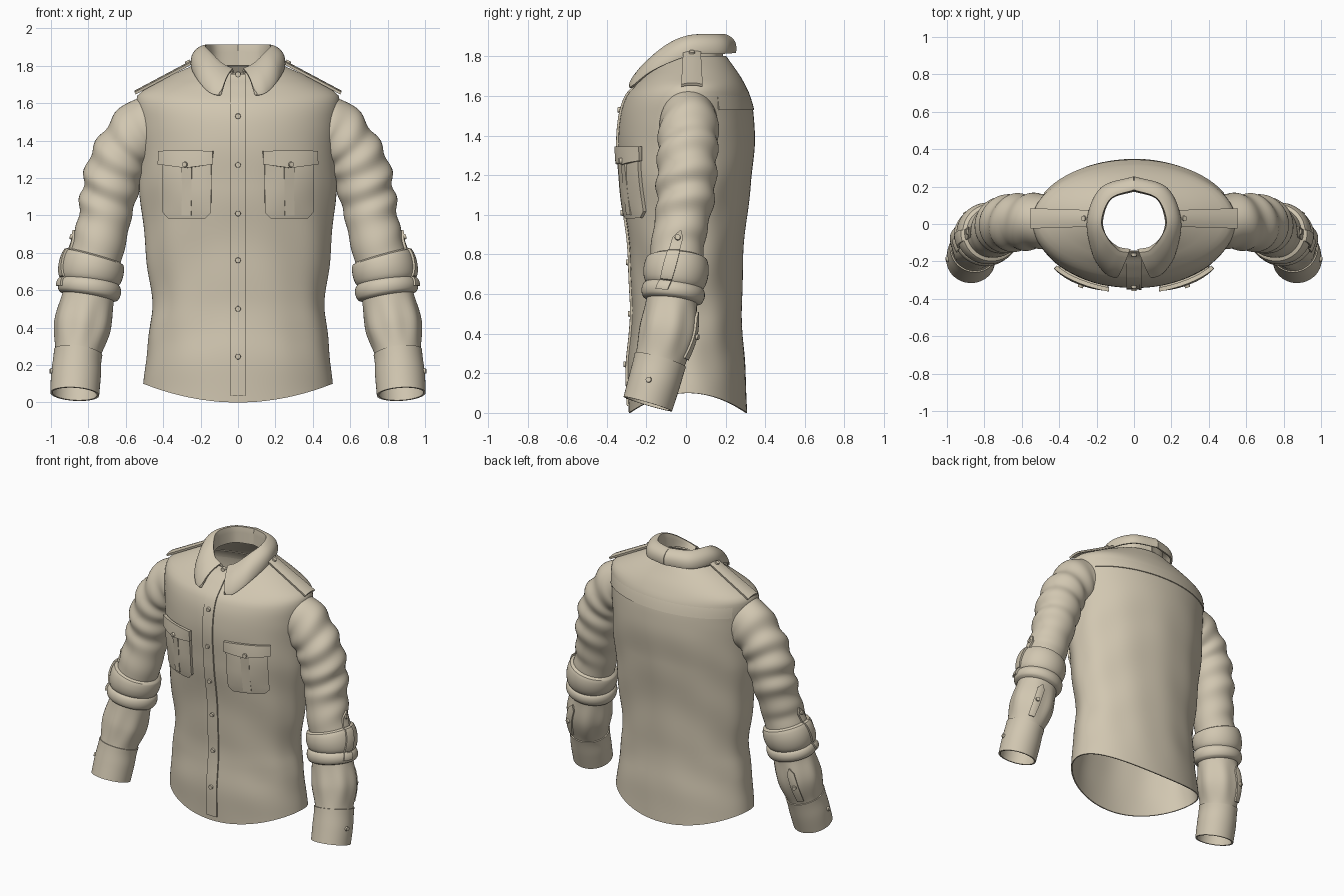
import bpy, bmesh
from math import sin, cos, pi, acos, radians, exp
from mathutils import Vector

if "Cube" in bpy.data.objects:
    bpy.data.objects.remove(bpy.data.objects["Cube"])

cloth = bpy.data.materials.new("khaki_cloth")
cloth.use_nodes = True
KHAKI = (0.64, 0.57, 0.44, 1)
cloth.diffuse_color = KHAKI
cloth.node_tree.nodes["Principled BSDF"].inputs["Base Color"].default_value = KHAKI


def sample(rows, k):
    """Smooth interpolation of rows whose first column is the key."""
    k = min(max(k, rows[0][0]), rows[-1][0])
    i = max(j for j in range(len(rows) - 1) if rows[j][0] <= k)

    def slope(j, c):
        a, b = rows[max(j - 1, 0)], rows[min(j + 1, len(rows) - 1)]
        return (b[c] - a[c]) / (b[0] - a[0])
    h = rows[i + 1][0] - rows[i][0]
    t = (k - rows[i][0]) / h
    return [(2*t**3 - 3*t*t + 1) * rows[i][c] + (t**3 - 2*t*t + t) * h * slope(i, c)
            + (3*t*t - 2*t**3) * rows[i + 1][c] + (t**3 - t*t) * h * slope(i + 1, c)
            for c in range(1, len(rows[0]))]


def finish(bm, name, thick=0, mirror=False):
    bmesh.ops.recalc_face_normals(bm, faces=bm.faces)
    mesh = bpy.data.meshes.new(name)
    bm.to_mesh(mesh)
    bm.free()
    mesh.materials.append(cloth)
    ob = bpy.data.objects.new(name, mesh)
    bpy.context.collection.objects.link(ob)
    bpy.ops.object.select_all(action='DESELECT')
    ob.select_set(True)
    bpy.context.view_layer.objects.active = ob
    if thick:
        mod = ob.modifiers.new("thickness", 'SOLIDIFY')
        mod.thickness, mod.offset = thick, 0
        bpy.ops.object.modifier_apply(modifier=mod.name)
    if mirror:
        mod = ob.modifiers.new("mirror", 'MIRROR')
        mod.use_mirror_merge = False
        bpy.ops.object.modifier_apply(modifier=mod.name)
    bpy.ops.object.shade_smooth_by_angle(angle=radians(40))
    return ob


def sheet(name, nu, nv, func, thick, wrap=False, mirror=False):
    """Grid surface func(u, v) with u, v in 0..1, thickened into cloth."""
    bm = bmesh.new()
    cols = nu if wrap else nu + 1
    vs = [[bm.verts.new(func(i / nu, j / nv)) for i in range(cols)] for j in range(nv + 1)]
    for j in range(nv):
        for i in range(nu):
            k = (i + 1) % cols
            bm.faces.new((vs[j][i], vs[j][k], vs[j + 1][k], vs[j + 1][i]))
    return finish(bm, name, thick, mirror)


def button(name, at, mirror=False, r=0.016):
    """Small disc on a surface; at(offset) gives a point above it."""
    bm = bmesh.new()
    p, n = at(0), (at(0.02) - at(0)).normalized()
    mat = n.to_track_quat('Z', 'Y').to_matrix().to_4x4()
    mat.translation = p
    bmesh.ops.create_cone(bm, cap_ends=True, segments=16, radius1=r, radius2=r * 0.85,
                          depth=0.02, matrix=mat)
    finish(bm, name, mirror=mirror)


# Torso: height, half width, front y, back y
TORSO = [(0, .503, -.285, .305), (.2, .485, -.29, .297), (.4, .465, -.277, .283),
         (.55, .46, -.27, .278), (.75, .483, -.28, .283), (.95, .505, -.297, .297),
         (1.15, .52, -.325, .322), (1.35, .525, -.338, .343), (1.5, .533, -.327, .338),
         (1.6, .54, -.295, .32), (1.65, .525, -.252, .298), (1.7, .44, -.205, .27),
         (1.75, .345, -.17, .235), (1.8, .235, -.145, .2)]


def torso(a, z, off=0):
    w, f, b = sample(TORSO, z)
    cy, h = (f + b) / 2, (b - f) / 2
    fade = min(1, z / .3) * max(0, min(1, (1.45 - z) / .3))
    m = 1 + fade * (.008 * sin(16 * z + 2.5 * cos(2 * a)) + .005 * sin(11 * a + 3 * z))
    n = Vector((cos(a) / w, sin(a) / h, 0)).normalized() * off
    lift = .1 * cos(a) ** 2 * max(0, 1 - z / .5)
    drop = .04 * max(0, -sin(a)) * max(0, (z - 1.7) / .1)
    return Vector((w * m * cos(a), cy + h * m * sin(a), z + lift - drop)) + n


def front(x, z, off=0):
    return torso(-acos(max(-1, min(1, x / sample(TORSO, z)[0]))), z, off)


sheet("shirt_body", 96, 90, lambda u, v: torso(2 * pi * u, 1.8 * v), .008, wrap=True)

# Back yoke, stepped at its lower edge
sheet("back_yoke", 48, 8, lambda u, v: torso(radians(28 + 124 * u), 1.53 + .13 * v,
      .006 - .011 * v), .008)

# Button placket
sheet("placket", 6, 80, lambda u, v: front(-.04 + .08 * u, .035 + 1.75 * v, .006), .012)
sheet("placket_stitch_fold", 2, 80, lambda u, v: front(.027 + .013 * u, .04 + 1.74 * v, .009), .012)
for i, z in enumerate((.245, .5, .76, 1.01, 1.27, 1.53, 1.79)):
    button(f"front_button_{i + 1}", lambda off, z=z: front(0, z, .014 + off))


# Chest pockets
def pocket(u, v):
    hw = .125 - .03 * max(0, 1 - v / .1)
    puff = .012 + .012 * sin(pi * u) * sin(pi * min(1, v + .1))
    return front(.265 + hw * (2 * u - 1), .985 + .32 * v, puff)


def flap(u, v):
    depth = .072 + .02 * (1 - abs(2 * u - 1))
    return front(.268 + .138 * (2 * u - 1), 1.345 - depth * v, .022 + .012 * v * sin(pi * u))


sheet("pocket", 20, 20, pocket, .022, mirror=True)
sheet("pocket_pleat", 6, 16, lambda u, v: front(.24 + .05 * u, 1 + .28 * v, .028), .014, mirror=True)
sheet("pocket_flap", 20, 6, flap, .022, mirror=True)
button("pocket_button", lambda off: front(.268, 1.272, .046 + off), mirror=True)

# Shoulder straps
sheet("shoulder_strap", 10, 4, lambda u, v: Vector((.24 + .31 * u,
      .03 + (.043 + .01 * u) * (2 * v - 1), 1.826 - .165 * u - .008 * (2 * v - 1) ** 2)),
      .014, mirror=True)
button("strap_button", lambda off: Vector((.268 + off * .47, .03, 1.818 + off * .88)), mirror=True)

# Collar: inner stand, fold line and outer edge, from front to back
STAND = [(0, .02, -.14, 1.75), (1, .09, -.125, 1.77), (2, .15, -.07, 1.79),
         (3, .172, .02, 1.80), (4, .125, .138, 1.80), (5, 0, .18, 1.80)]
FOLD = [(0, .03, -.155, 1.78), (1, .09, -.14, 1.81), (2, .15, -.07, 1.868),
        (3, .178, .02, 1.903), (4, .127, .14, 1.908), (5, 0, .187, 1.908)]
EDGE = [(0, .085, -.287, 1.637), (1, .15, -.258, 1.657), (2, .215, -.16, 1.732),
        (3, .243, .02, 1.806), (4, .172, .187, 1.815), (5, 0, .245, 1.82)]


def collar(u, v):
    s, f, e = (Vector(sample(t, 5 * u)) for t in (STAND, FOLD, EDGE))
    if v < .25:
        return s.lerp(f, v * 4)
    t = (v - .25) / .75
    out = Vector((e.x - f.x, e.y - f.y, 0)).normalized()
    round_tip = Vector((.012, 0, .012)) * exp(-u * 40) * t ** 8
    return f.lerp(e, t) + (out * .022 + Vector((0, 0, .014))) * sin(pi * t) ** .8 + round_tip


sheet("collar", 40, 24, collar, .014, mirror=True)

# Sleeve path: index, centre x y z, radius across, radius in depth
ARM = [(0, .46, .015, 1.46, .18, .14), (1, .52, .015, 1.44, .17, .145),
       (2, .60, .01, 1.36, .146, .146), (3, .652, .005, 1.26, .15, .145),
       (4, .683, 0, 1.14, .146, .145), (5, .71, -.012, 1.015, .138, .135),
       (6, .737, -.04, .87, .135, .13), (7, .778, -.05, .72, .135, .13),
       (8, .80, -.07, .57, .135, .125), (9, .832, -.09, .41, .146, .138),
       (10, .855, -.13, .265, .119, .123), (11, .866, -.162, .15, .122, .12),
       (12, .873, -.193, .045, .12, .117)]


def sleeve(t, a, off=0):
    """Point on the sleeve; angle 0 faces outward and 90 degrees backward."""
    x, y, z, ru, rv = sample(ARM, t)
    p, q = (Vector(sample(ARM, t + d)[:3]) for d in (-.3, .3))
    along = (q - p).normalized()
    back = (Vector((0, 1, 0)) - along * along.y).normalized()
    out = along.cross(back)
    fade = max(0, min(1, t / 2, (6.8 - t) / 2))
    off += fade * .007 * sin(5.5 * t + 2 * sin(a + .6)) * (1 + .4 * cos(a))
    if 8 < t < 10:
        off += .005 * sin(pi * (t - 8) / 2) * sin(7 * a)
    return Vector((x, y, z)) + out * cos(a) * (ru + off) + back * sin(a) * (rv + off)


def roll(t):
    """Swelling of the rolled band: a wide fold above a narrow one."""
    if not 6.6 < t < 8.02:
        return 0
    if t < 7.5:
        return .008 + .022 * sin(pi * (t - 6.6) / .9) ** .4
    return .008 + .023 * sin(pi * (t - 7.5) / .52) ** .5


sheet("sleeve", 48, 100, lambda u, v: sleeve(10.1 * v, 2 * pi * u), .008, wrap=True, mirror=True)
sheet("rolled_band", 48, 28, lambda u, v: sleeve(6.6 + 1.42 * v, 2 * pi * u, roll(6.6 + 1.42 * v)),
      .01, wrap=True, mirror=True)
sheet("cuff", 48, 12, lambda u, v: sleeve(9.98 + 2.02 * v, 2 * pi * u, .005), .012,
      wrap=True, mirror=True)


# Tabs on the sleeves, pointed at the top
def tab(t0, t1, a0, a1, half, over):
    def point(u, v):
        t = t0 + (t1 - t0) * v
        a = radians(a0 + (a1 - a0) * v + half * (2 * u - 1) * min(1, .1 + v * 6))
        return sleeve(t, a, .01 + (roll(t) if over else 0))
    return point


sheet("roll_tab", 6, 40, tab(5.85, 7.85, 4, -20, 11, True), .014, mirror=True)
button("roll_tab_button", lambda off: sleeve(6.15, radians(0), .018 + off), mirror=True)
sheet("forearm_placket", 6, 20, tab(8.35, 9.75, 72, 66, 9, False), .014, mirror=True)
button("forearm_button", lambda off: sleeve(9.05, radians(69), .018 + off), mirror=True)
button("cuff_button", lambda off: sleeve(11, radians(-12), .012 + off), mirror=True)
